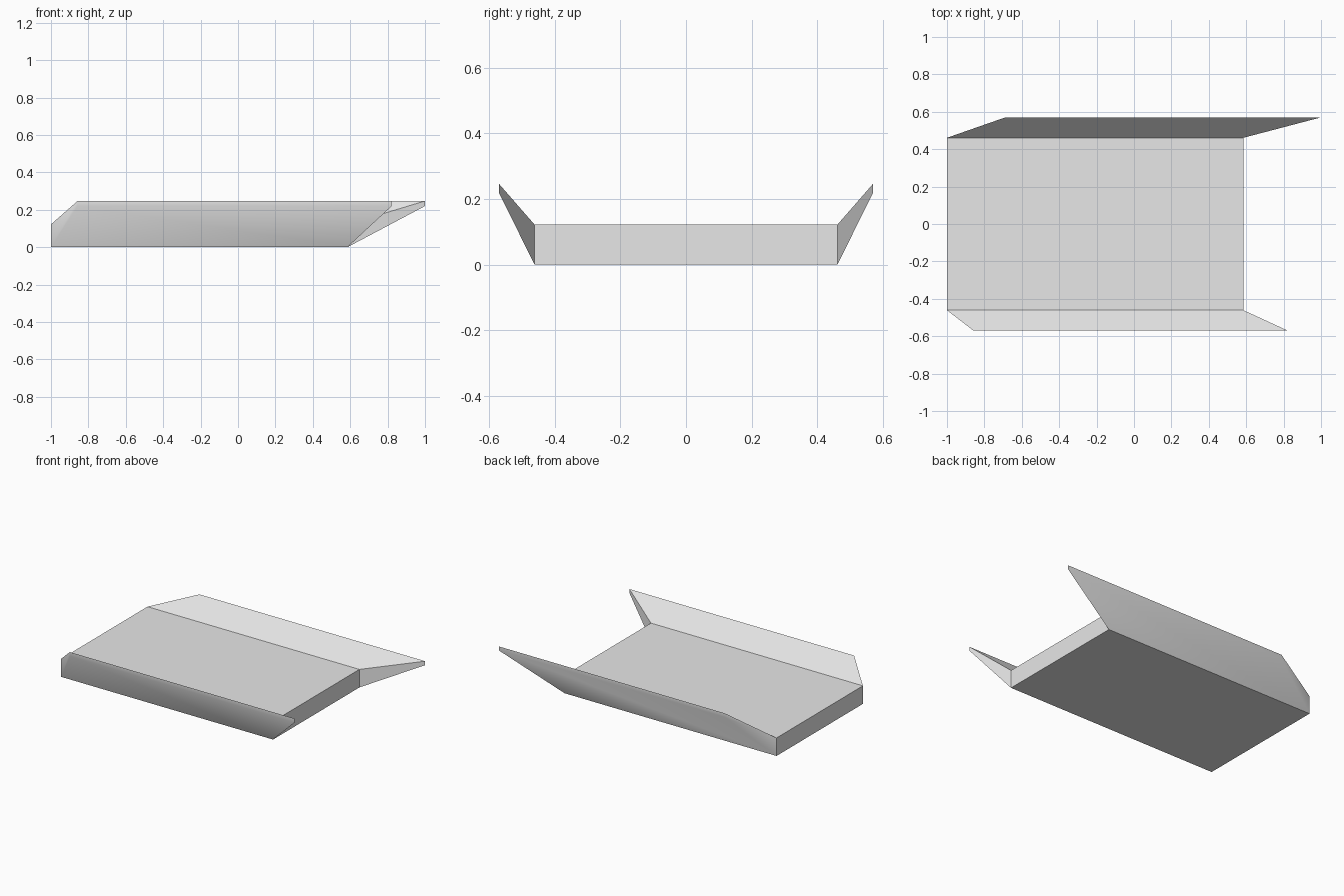
import bpy
import bmesh

default = bpy.data.objects.get("Cube")
if default:
    bpy.data.objects.remove(default, do_unlink=True)

LEFT, RIGHT = -1.0, 0.585          # slab ends
HALF_Y, THICK = 0.461, 0.122       # slab half width and thickness
FLAP_Y, TIP_LOW, TIP_HIGH = 0.57, 0.22, 0.247

# Plain grey surface
grey = bpy.data.materials.new("light_grey")
grey.use_nodes = True
grey.diffuse_color = (0.8, 0.8, 0.8, 1)
grey.node_tree.nodes["Principled BSDF"].inputs["Base Color"].default_value = (0.8, 0.8, 0.8, 1)

bm = bmesh.new()

# Flat slab
bmesh.ops.create_cube(bm, size=1)
for v in bm.verts:
    v.co = (LEFT if v.co.x < 0 else RIGHT,
            HALF_Y if v.co.y > 0 else -HALF_Y,
            THICK if v.co.z > 0 else 0)


def add_flap(side, x_start, x_end):
    """Pull one long side of the slab out into a rising, tapering flap."""
    bm.normal_update()
    face = next(f for f in bm.faces if f.normal.y * side > 0.9)
    tip = bmesh.ops.extrude_discrete_faces(bm, faces=[face])["faces"][0]
    for v in tip.verts:
        v.co = (x_start if v.co.x < 0 else x_end,
                side * FLAP_Y,
                TIP_HIGH if v.co.z > THICK / 2 else TIP_LOW)


# Front and back flaps, swept by different amounts
add_flap(-1, -0.858, 0.822)
add_flap(1, -0.688, 1.0)
bmesh.ops.recalc_face_normals(bm, faces=bm.faces[:])
bm.normal_update()

# Soft shading only where neighbouring faces both turn outwards on a flap
for f in bm.faces:
    f.smooth = True
for e in bm.edges:
    e.smooth = all(f.normal.y * f.calc_center_median().y > 0.1 for f in e.link_faces)

mesh = bpy.data.meshes.new("flapped_slab")
bm.to_mesh(mesh)
bm.free()
mesh.materials.append(grey)
slab = bpy.data.objects.new("flapped_slab", mesh)
bpy.context.collection.objects.link(slab)
